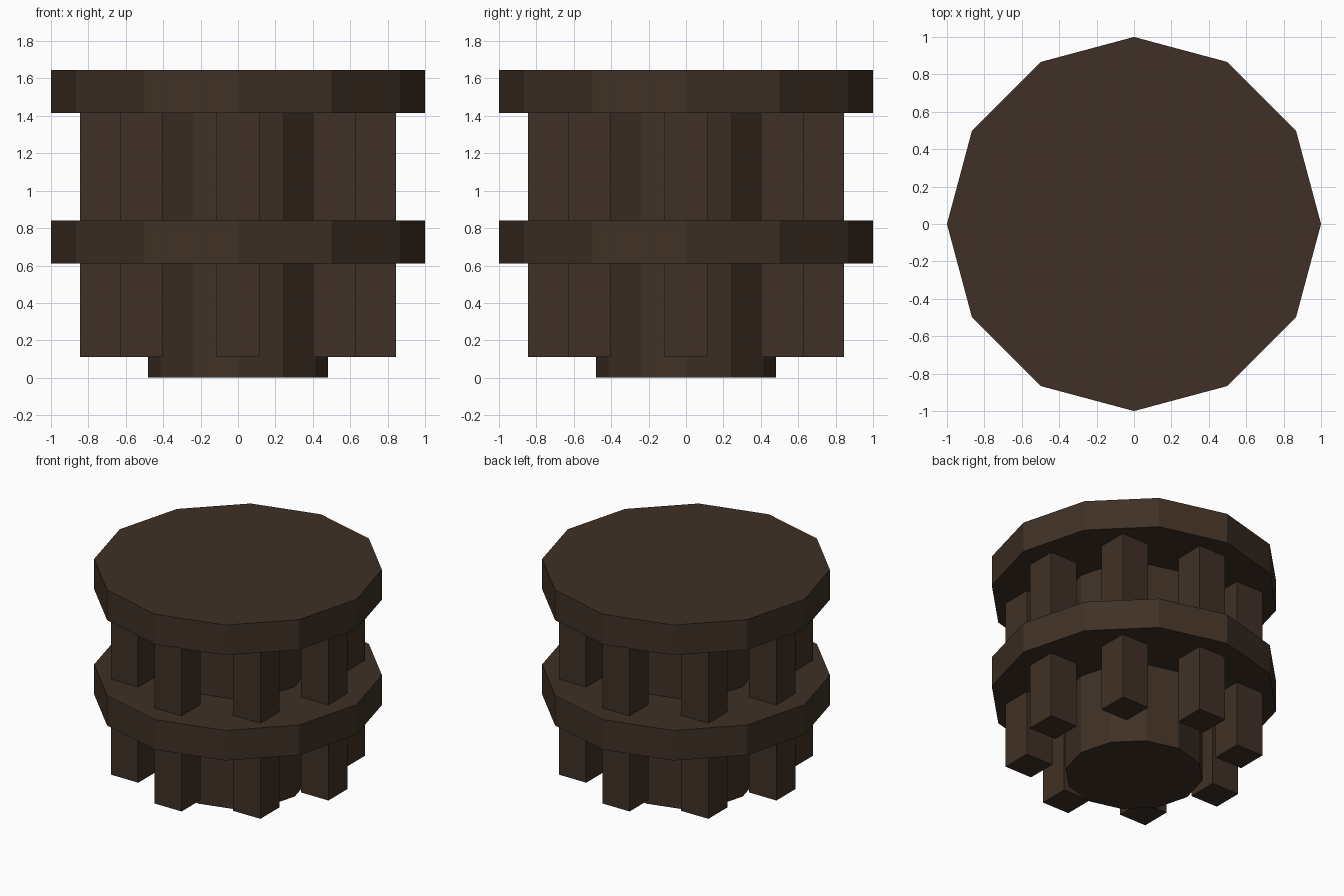
import bpy
import math

if "Cube" in bpy.data.objects:
    bpy.data.objects.remove(bpy.data.objects["Cube"])

# Single dark wood colour
wood = bpy.data.materials.new("dark brown wood")
wood.diffuse_color = (0.05, 0.03, 0.019, 1.0)
wood.use_nodes = True
wood.node_tree.nodes["Principled BSDF"].inputs["Base Color"].default_value = wood.diffuse_color


def finish(name):
    obj = bpy.context.object
    obj.name = name
    obj.data.materials.append(wood)
    return obj


def disc(name, radius, z0, z1):
    # Twelve-sided drum with corners on the x and y axes
    bpy.ops.mesh.primitive_cylinder_add(vertices=12, radius=radius, depth=z1 - z0,
                                        location=(0, 0, (z0 + z1) / 2))
    return finish(name)


def peg(name, x, y, z0, z1, width=0.23):
    bpy.ops.mesh.primitive_cube_add(size=1, location=(x, y, (z0 + z1) / 2))
    obj = finish(name)
    obj.scale = (width, width, z1 - z0)


# Central shaft and the two wide plates
disc("central_shaft", 0.48, 0.0, 1.42)
disc("middle_plate", 1.0, 0.61, 0.84)
disc("top_plate", 1.0, 1.415, 1.645)

# Ring of eight axis-aligned square pegs below each plate
for i in range(8):
    a = i * math.pi / 4
    x, y = 0.73 * math.cos(a), 0.73 * math.sin(a)
    peg(f"lower_peg_{i + 1}", x, y, 0.11, 0.61)
    peg(f"upper_peg_{i + 1}", x, y, 0.84, 1.415)
